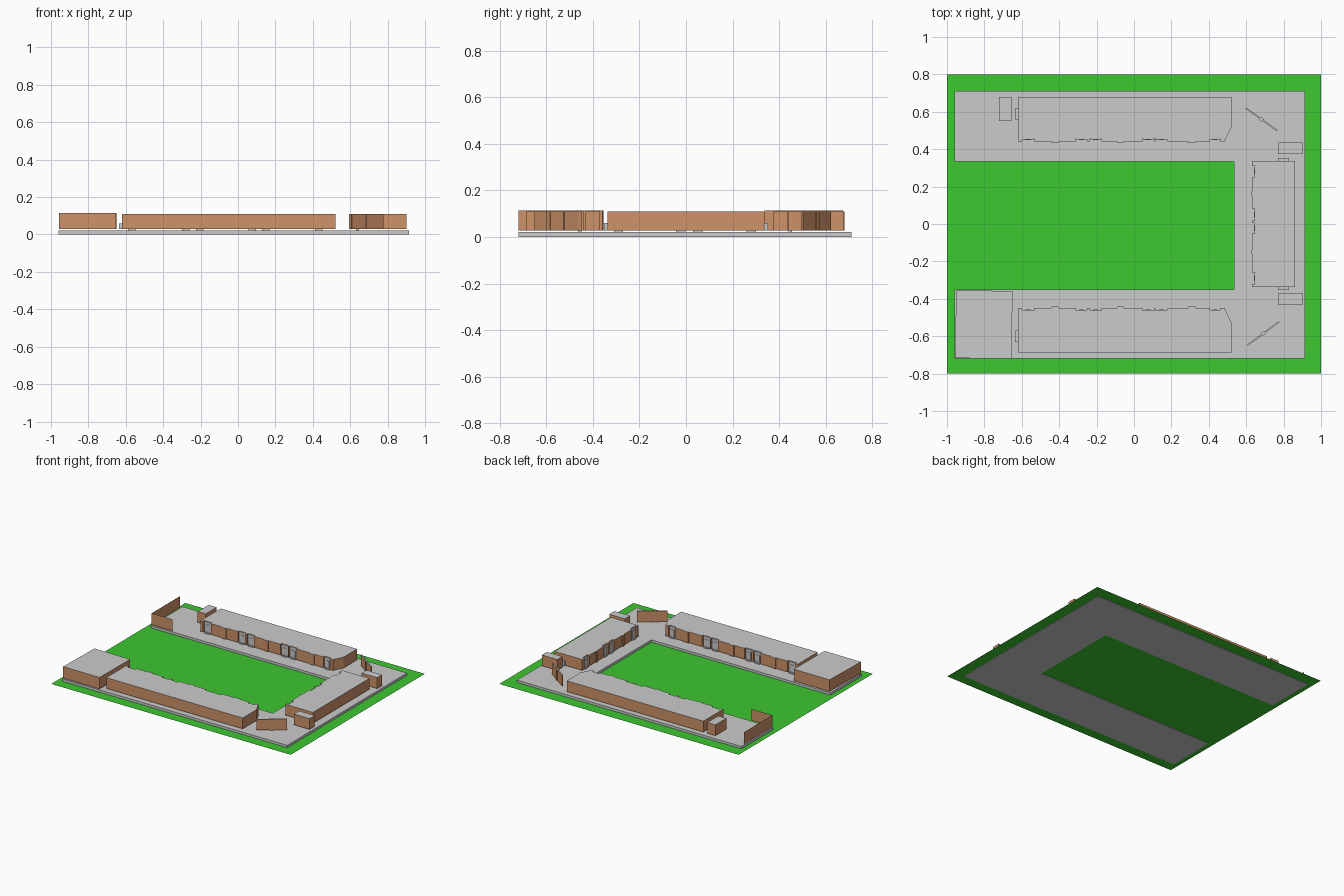
import bpy, bmesh, math
from mathutils import Vector

if "Cube" in bpy.data.objects:
    bpy.data.objects.remove(bpy.data.objects["Cube"])

SLAB, BASE, TOP = 0.022, 0.028, 0.11


def material(name, rgb):
    m = bpy.data.materials.new(name)
    m.diffuse_color = (*rgb, 1)
    m.use_nodes = True
    m.node_tree.nodes["Principled BSDF"].inputs["Base Color"].default_value = m.diffuse_color
    return m


BRICK = material("brick", (0.62, 0.29, 0.14))
GRASS = material("grass", (0.045, 0.58, 0.03))


def finish(name, bm, mat=None):
    me = bpy.data.meshes.new(name)
    bm.to_mesh(me)
    bm.free()
    ob = bpy.data.objects.new(name, me)
    bpy.context.collection.objects.link(ob)
    if mat:
        me.materials.append(mat)
    return ob


def flat(name, pts, z, mat=None):
    bm = bmesh.new()
    f = bm.faces.new([bm.verts.new((x, y, z)) for x, y in pts])
    f.normal_update()
    if f.normal.z < 0:
        f.normal_flip()
    return finish(name, bm, mat)


def prism(name, pts, z0, z1, mat=None, cap=True):
    bm = bmesh.new()
    f = bm.faces.new([bm.verts.new((x, y, z0)) for x, y in pts])
    ext = bmesh.ops.extrude_face_region(bm, geom=[f], use_keep_orig=True)["geom"]
    bmesh.ops.translate(bm, vec=(0, 0, z1 - z0),
                        verts=[g for g in ext if isinstance(g, bmesh.types.BMVert)])
    bmesh.ops.recalc_face_normals(bm, faces=bm.faces)
    if not cap:
        bm.normal_update()
        bmesh.ops.delete(bm, geom=[g for g in bm.faces if g.normal.z > 0.9],
                         context='FACES_ONLY')
    return finish(name, bm, mat)


def rect(x0, x1, y0, y1):
    return [(x0, y0), (x1, y0), (x1, y1), (x0, y1)]


def building(name, pts, top=TOP):
    # brick walls with a separate grey roof
    prism(name + "_walls", pts, BASE, top, BRICK, cap=False)
    flat(name + "_roof", pts, top)


def facade(u0, features):
    # courtyard edge: (start, end, depth), positive depth is recessed
    pts = [(u0, 0)]
    for a, b, d in features:
        pts += [(a, 0), (a, d), (b, d), (b, 0)]
    return pts


def terrace(name, outline, features, place):
    # place maps (along facade, depth behind facade) to the plan
    building(name, [place(*p) for p in outline])
    for i, (a, b, d) in enumerate(features):
        if d < 0:
            continue
        m = (a + b) / 2
        prism(f"{name}_door_panel_{i}",
              [place(*p) for p in rect(a + .002, b - .002, d - .003, d)], BASE, TOP - .004)
        prism(f"{name}_door_{i}",
              [place(*p) for p in rect(m - .014, m + .014, d - .006, d - .002)], BASE, 0.085)
        prism(f"{name}_doorstep_{i}",
              [place(*p) for p in rect(m - .02, m + .02, 0, d)], SLAB, BASE + .002)


# Lawn and U-shaped paving
flat("lawn", rect(-1, 1, -.8, .8), 0.004, GRASS)
prism("paving", [(-.96, -.72), (.915, -.72), (.915, .71), (-.96, .71),
                 (-.96, .335), (.535, .335), (.535, -.35), (-.96, -.35)], 0, SLAB)

# Two long terraces, mirrored across the courtyard
R, B = 0.015, -0.007
long_features = [(-.60, -.535, R), (-.44, -.405, B), (-.31, -.25, R), (-.235, -.175, R),
                 (-.09, -.055, B), (.045, .107, R), (.115, .18, R), (.29, .33, B),
                 (.405, .46, R)]
long_outline = facade(-.62, long_features) + [
    (.485, 0), (.49, .015), (.52, .075), (.52, .238), (-.62, .238)]
terrace("north_terrace", long_outline, long_features, lambda u, d: (u, .441 + d))
terrace("south_terrace", long_outline, long_features, lambda u, d: (u, -.448 - d))

# Shorter terrace closing the east end
end_features = [(-.32, -.26, R), (-.16, -.14, B), (-.05, .005, R), (.02, .08, R),
                (.155, .175, B), (.25, .31, R)]
end_outline = facade(-.337, end_features) + [(.337, 0), (.337, .23), (-.337, .23)]
terrace("east_terrace", end_outline, end_features, lambda u, d: (.632 + d, u))

# Low grey stairs on the terrace ends
for name, r in {"north_stair": (-.636, -.62, .56, .62),
                "south_stair": (-.636, -.62, -.63, -.57),
                "east_stair_north": (.77, .83, .337, .352),
                "east_stair_south": (.77, .83, -.352, -.337)}.items():
    prism(name, rect(*r), BASE, 0.06)

# Sheds and the large corner building
building("northwest_shed", rect(-.722, -.655, .55, .68))
building("northeast_shed", rect(.77, .90, .375, .435))
building("southeast_shed", rect(.77, .90, -.432, -.37))
building("corner_building", [(-.958, -.717), (-.653, -.72), (-.65, -.358), (-.95, -.355)], 0.115)


# Diagonal screen walls with a centre pier
def screen(name, a, b):
    a, b = Vector(a), Vector(b)
    d = (b - a).normalized()
    n = Vector((-d.y, d.x))
    for part, s, e, w in (("first", 0, .46, .004), ("pier", .44, .56, .008), ("last", .54, 1, .004)):
        p, q = a.lerp(b, s), a.lerp(b, e)
        building(f"{name}_{part}", [tuple(v) for v in (p - n * w, q - n * w, q + n * w, p + n * w)])


screen("north_screen", (.597, .62), (.765, .50))
screen("south_screen", (.607, -.648), (.775, -.523))


# Single-sheet boundary walls in the northwest corner
bm = bmesh.new()
path = [(-.785, .337), (-.957, .337), (-.957, .675)]
low = [bm.verts.new((x, y, BASE)) for x, y in path]
high = [bm.verts.new((x, y, .115)) for x, y in path]
for i in range(2):
    bm.faces.new((low[i], low[i + 1], high[i + 1], high[i]))
finish("boundary_wall", bm, BRICK)
